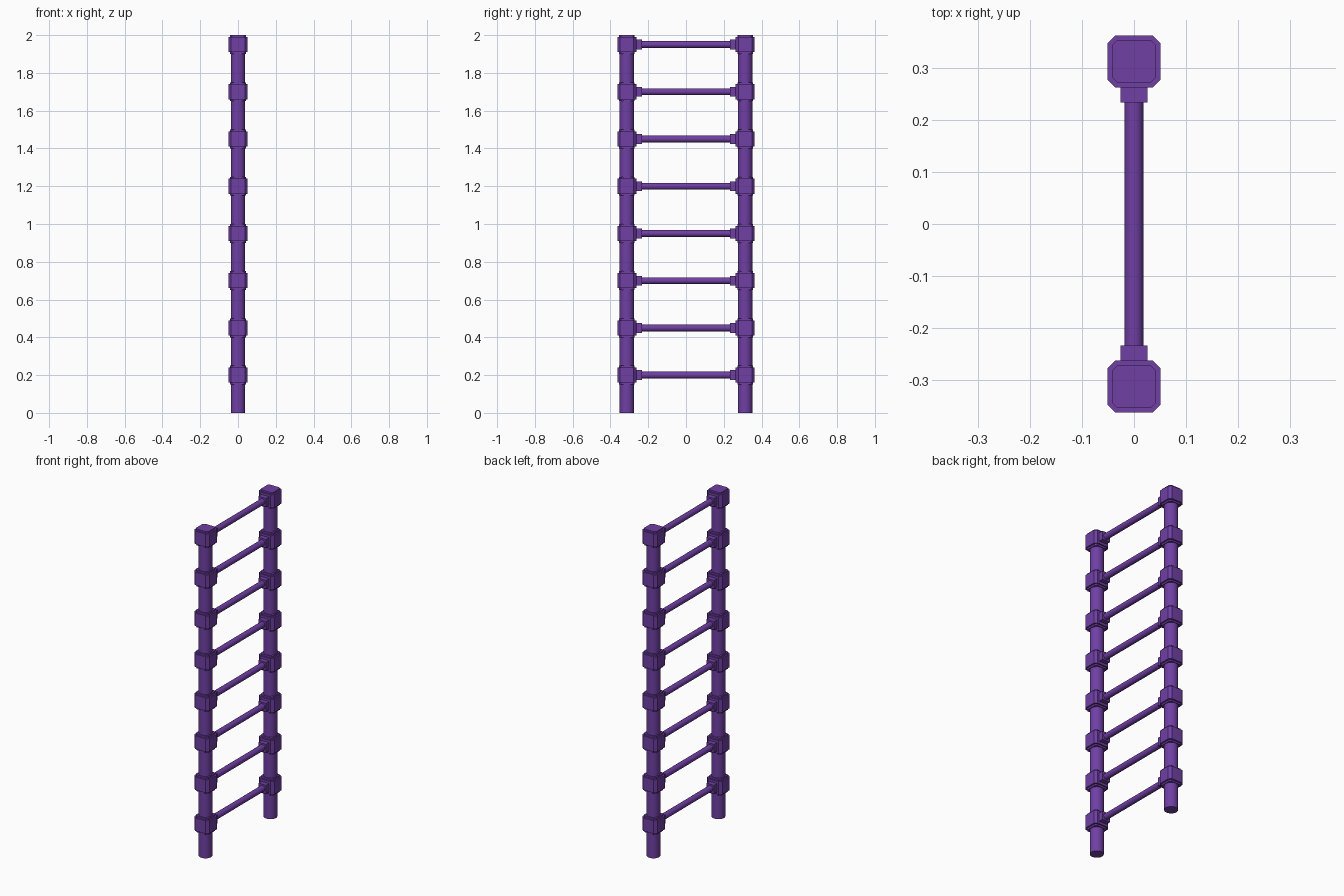
import bpy, bmesh, math
from mathutils import Matrix

if "Cube" in bpy.data.objects:
    bpy.data.objects.remove(bpy.data.objects["Cube"])

POST_Y = 0.313
RUNGS = [0.2 + 0.25 * i for i in range(8)]

mat = bpy.data.materials.new("purple")
mat.diffuse_color = (0.16, 0.05, 0.37, 1)
mat.use_nodes = True
mat.node_tree.nodes["Principled BSDF"].inputs["Base Color"].default_value = mat.diffuse_color


def finish(name, bm, smooth=False):
    bmesh.ops.recalc_face_normals(bm, faces=bm.faces[:])
    me = bpy.data.meshes.new(name)
    bm.to_mesh(me)
    bm.free()
    me.materials.append(mat)
    ob = bpy.data.objects.new(name, me)
    bpy.context.collection.objects.link(ob)
    if smooth:
        bpy.context.view_layer.objects.active = ob
        ob.select_set(True)
        bpy.ops.object.shade_smooth_by_angle(angle=math.radians(40))
        ob.select_set(False)


def rod(name, radius, length, sides, matrix):
    bm = bmesh.new()
    bmesh.ops.create_cone(bm, cap_ends=True, segments=sides, radius1=radius,
                          radius2=radius, depth=length, matrix=matrix)
    finish(name, bm, True)


def joint_block(name, y, z):
    # Chamfered square block with a narrower collar above and below
    bm = bmesh.new()
    rings = []
    for half, cut, h in ((0.042, 0.010, -0.05), (0.042, 0.010, -0.04),
                         (0.051, 0.015, -0.04), (0.051, 0.015, 0.04),
                         (0.042, 0.010, 0.04), (0.042, 0.010, 0.05)):
        a, b = half, half - cut
        pts = [(a, -b), (a, b), (b, a), (-b, a), (-a, b), (-a, -b), (-b, -a), (b, -a)]
        rings.append([bm.verts.new((px, y + py * 0.98, z + h)) for px, py in pts])
    for lo, hi in zip(rings, rings[1:]):
        for i in range(8):
            j = (i + 1) % 8
            bm.faces.new((lo[i], lo[j], hi[j], hi[i]))
    bm.faces.new(rings[0])
    bm.faces.new(rings[-1])
    finish(name, bm)


def box(name, center, size):
    bm = bmesh.new()
    bmesh.ops.create_cube(bm, size=1, matrix=Matrix.Translation(center) @ Matrix.Diagonal((*size, 1)))
    finish(name, bm)


for side, label in ((-1, "near"), (1, "far")):
    # Upright post
    rod(f"{label}_post", 0.038, 1.95, 24, Matrix.Translation((0, side * POST_Y, 0.975)))
    # Joint blocks and rung sockets
    for n, z in enumerate(RUNGS, 1):
        joint_block(f"{label}_joint_block_{n}", side * POST_Y, z)
        box(f"{label}_rung_socket_{n}", (0, side * 0.252, z), (0.052, 0.036, 0.052))

# Rungs
for n, z in enumerate(RUNGS, 1):
    rod(f"rung_{n}", 0.018, 0.5, 16,
        Matrix.Translation((0, 0, z)) @ Matrix.Rotation(math.pi / 2, 4, 'X'))
